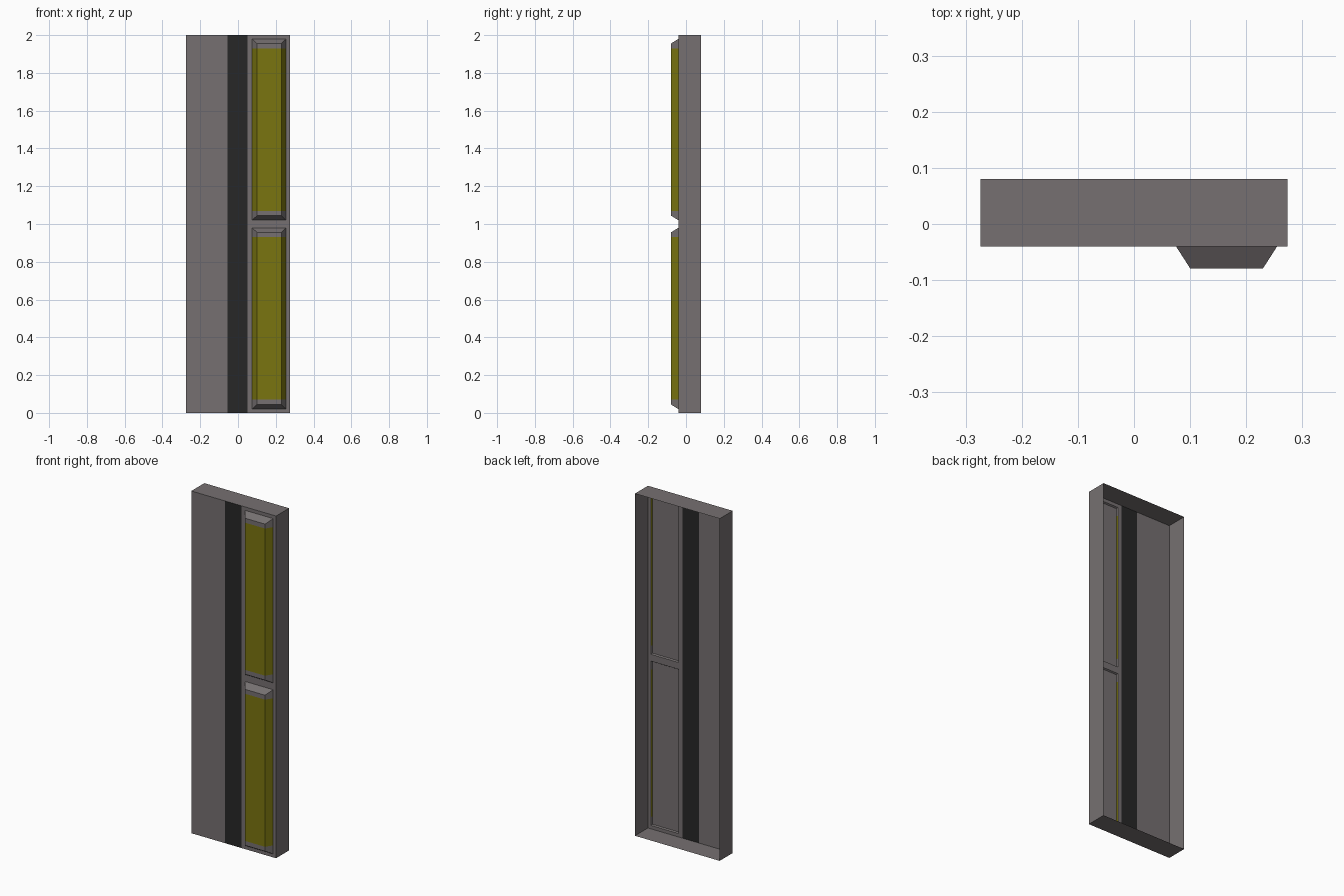
import bpy, bmesh

if "Cube" in bpy.data.objects:
    bpy.data.objects.remove(bpy.data.objects["Cube"])

W, H = 0.274, 2.0            # half width, height
BACK, PLATE, LENS = 0.08, -0.04, -0.079
LX0, LX1 = 0.075, 0.255      # lamp housing footprint


def material(name, rgb):
    m = bpy.data.materials.new(name)
    m.diffuse_color = (*rgb, 1)
    m.use_nodes = True
    m.node_tree.nodes["Principled BSDF"].inputs["Base Color"].default_value = m.diffuse_color
    return m


GREY = material("warm_grey", (0.18, 0.163, 0.165))
DARK = material("dark_band", (0.02, 0.02, 0.02))
YELLOW = material("yellow_lens", (0.195, 0.178, 0.005))


def finish(name, bm, *mats):
    me = bpy.data.meshes.new(name)
    bmesh.ops.remove_doubles(bm, verts=bm.verts, dist=1e-5)
    bm.to_mesh(me)
    bm.free()
    for m in mats:
        me.materials.append(m)
    ob = bpy.data.objects.new(name, me)
    bpy.context.collection.objects.link(ob)
    return ob


def quad(bm, *pts):
    return bm.faces.new([bm.verts.new(p) for p in pts])


def ring(x0, x1, z0, z1, y):
    return [(x0, y, z0), (x1, y, z0), (x1, y, z1), (x0, y, z1)]


def loft(bm, a, b):
    for i in range(4):
        j = (i + 1) % 4
        quad(bm, a[i], a[j], b[j], b[i])


# Thin open-backed tray: rim walls plus front plate with two lamp openings
bm = bmesh.new()
loft(bm, ring(-W, W, 0, H, BACK), ring(-W, W, 0, H, PLATE))
xs = [-W, -0.055, 0.05, LX0, LX1, W]
zs = [0, 0.02, 0.98, 1.02, 1.98, H]
for i in range(5):
    for j in range(5):
        if i == 1 or (i == 3 and j in (1, 3)):
            continue
        quad(bm, *ring(xs[i], xs[i + 1], zs[j], zs[j + 1], PLATE))
finish("door_tray", bm, GREY)

# Dark vertical band set flush in the plate
bm = bmesh.new()
quad(bm, *ring(-0.055, 0.05, 0, H, PLATE))
finish("dark_band", bm, DARK)

# Two bevelled lamps, each with a coloured middle section and a back cover
for label, z in (("lower", 0.0), ("upper", 1.0)):
    bm = bmesh.new()
    outer = ring(LX0, LX1, z + 0.02, z + 0.98, PLATE)
    inner = ring(LX0 + 0.025, LX1 - 0.025, z + 0.044, z + 0.956, LENS)
    loft(bm, outer, inner)
    quad(bm, *inner)
    for cut in (z + 0.07, z + 0.93):
        bmesh.ops.bisect_plane(bm, geom=bm.verts[:] + bm.edges[:] + bm.faces[:],
                               plane_co=(0, 0, cut), plane_no=(0, 0, 1))
    for f in bm.faces:
        if z + 0.07 < f.calc_center_median().z < z + 0.93:
            f.material_index = 1
    finish(label + "_lamp", bm, GREY, YELLOW)

    bm = bmesh.new()
    quad(bm, *reversed(ring(LX0 + 0.005, LX1 - 0.005, z + 0.025, z + 0.975, PLATE - 0.008)))
    finish(label + "_lamp_back_cover", bm, GREY)
